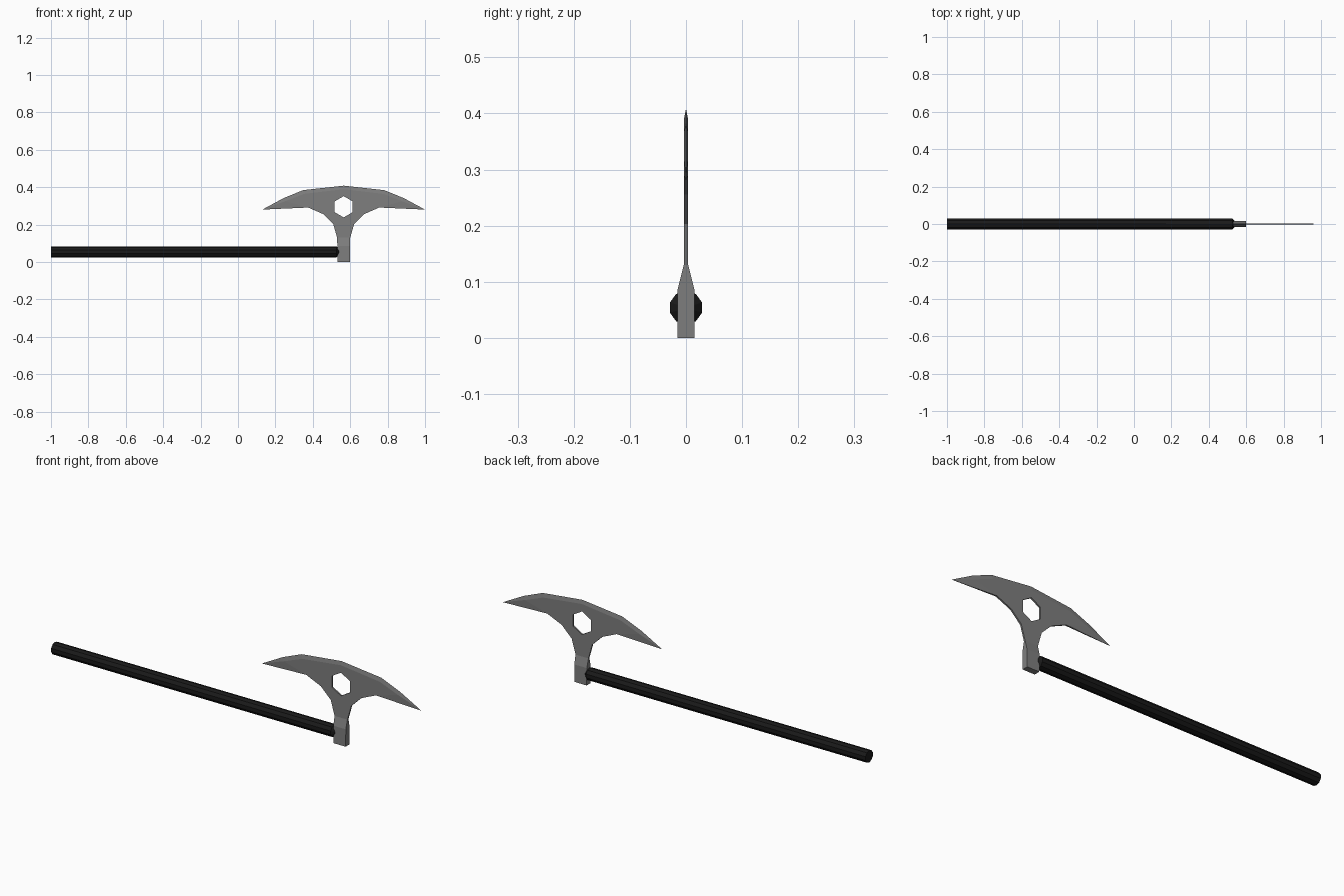
import bpy, bmesh, math
from mathutils import Matrix

if "Cube" in bpy.data.objects:
    bpy.data.objects.remove(bpy.data.objects["Cube"])

CX = 0.565      # centre line of the axe head
T = 0.004       # half thickness of the blade
S = 0.015       # half thickness of the socket


def material(name, c):
    m = bpy.data.materials.new(name)
    m.diffuse_color = (c, c, c, 1)
    m.use_nodes = True
    m.node_tree.nodes["Principled BSDF"].inputs["Base Color"].default_value = m.diffuse_color
    return m


def make_object(name, bm, mat):
    bmesh.ops.remove_doubles(bm, verts=bm.verts, dist=1e-5)
    bmesh.ops.recalc_face_normals(bm, faces=bm.faces)
    me = bpy.data.meshes.new(name)
    bm.to_mesh(me)
    bm.free()
    me.materials.append(mat)
    ob = bpy.data.objects.new(name, me)
    bpy.context.collection.objects.link(ob)
    return ob


steel = material("grey_steel", 0.21)
black = material("black_grip", 0.01)

# Axe head: one quarter (right, front), mirrored in x and y afterwards
lower = [(0.035, 0.13), (0.056, 0.203), (0.11, 0.256), (0.19, 0.291)]
inner = [(0.312, 0.325), (0.212, 0.364), (0, 0.389)]
outer = [(0.32, 0.342), (0.217, 0.384), (0, 0.408)]
hole = [(0, 0.352), (0.048, 0.324), (0.048, 0.266), (0, 0.238)]
tip = (0.435, 0, 0.28)
bm = bmesh.new()


def face(*pts):
    bm.faces.new([bm.verts.new(p) for p in pts])


def at(path, y):
    return [(x, y, z) for x, z in path]


def strip(a, b):
    for i in range(len(a) - 1):
        face(a[i], a[i + 1], b[i + 1], b[i])


# flat cheek with half of the hexagonal hole, and its pointed end
face((0, -T, 0.13), *at(lower + inner + hole, -T))
face((0.19, -T, 0.291), tip, (0.312, -T, 0.325))
# sharpened upper edge
strip(at(inner, -T), at(outer, 0))
face((0.312, -T, 0.325), tip, (0.32, 0, 0.342))
# underside rim and hole wall
strip(at(lower, -T), at(lower, 0))
face((0.19, -T, 0.291), (0.19, 0, 0.291), tip)
strip(at(hole, -T), at(hole, 0))
# thickened socket
neck = [(0.035, -T, 0.13), (0.034, -S, 0.086), (0.033, -S, 0)]
strip(neck, [(0, y, z) for x, y, z in neck])
strip(neck, [(x, 0, z) for x, y, z in neck])
face((0, -S, 0), (0.033, -S, 0), (0.033, 0, 0), (0, 0, 0))

head = make_object("axe_head", bm, steel)
head.location.x = CX
mod = head.modifiers.new("mirror", 'MIRROR')
mod.use_axis = (True, True, False)
mod.merge_threshold = 0.0001

# Handle: ten-sided bar with a chamfered end against the socket
bm = bmesh.new()
length = 1.54
bmesh.ops.create_cone(bm, cap_ends=True, segments=10, radius1=0.03, radius2=0.03, depth=length,
                      matrix=Matrix.Translation((-1 + length / 2, 0, 0.054)) @ Matrix.Rotation(math.pi / 2, 4, 'Y')
                      @ Matrix.Rotation(math.pi / 2, 4, 'Z'))
end = [e for e in bm.edges if all(v.co.x > 0.5 for v in e.verts)]
bmesh.ops.bevel(bm, geom=end, offset=0.014, segments=1, affect='EDGES')
make_object("handle", bm, black)
